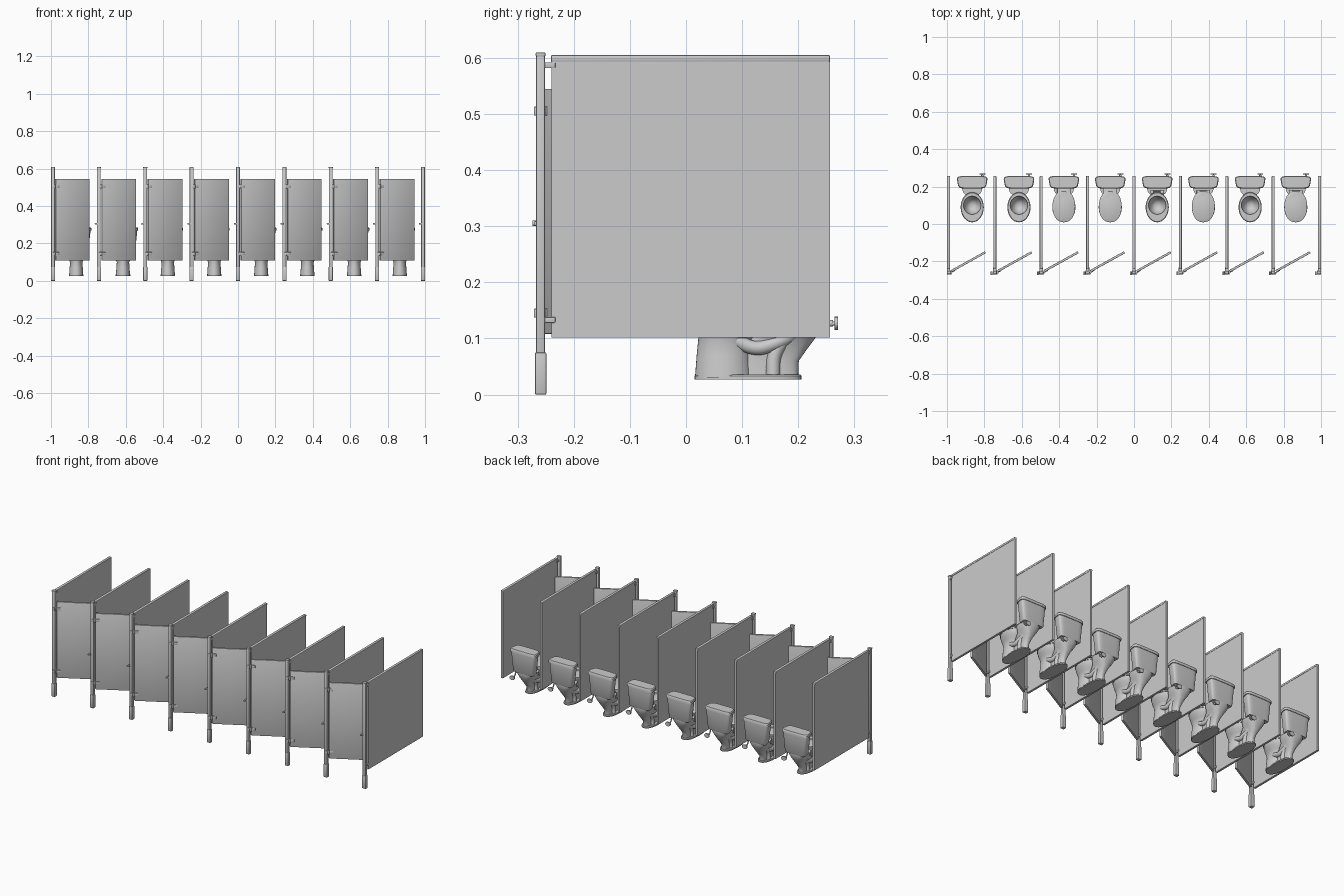
import bpy, bmesh, math
from mathutils import Matrix, Vector


def finish(bm, name, angle=35):
    bmesh.ops.recalc_face_normals(bm, faces=bm.faces)
    me = bpy.data.meshes.new(name)
    bm.to_mesh(me)
    bm.free()
    me.shade_smooth()
    me.set_sharp_from_angle(angle=math.radians(angle))
    ob = bpy.data.objects.new(name, me)
    bpy.context.collection.objects.link(ob)
    return ob


def box(name, x, y, z, bevel=0.0):
    """Box from (min, max) pairs, optionally with rounded edges."""
    bm = bmesh.new()
    bmesh.ops.create_cube(bm, size=1)
    for v in bm.verts:
        v.co = [(a + b) / 2 + c * (b - a) for (a, b), c in zip((x, y, z), v.co)]
    if bevel:
        bmesh.ops.bevel(bm, geom=bm.edges[:], offset=bevel, segments=2,
                        profile=0.5, affect='EDGES')
    return finish(bm, name)


def rod(name, a, b, r, n=12):
    """Cylinder between two points."""
    a, b = Vector(a), Vector(b)
    d = b - a
    bm = bmesh.new()
    m = Matrix.Translation((a + b) / 2) @ d.to_track_quat('Z', 'Y').to_matrix().to_4x4()
    bmesh.ops.create_cone(bm, cap_ends=True, segments=n, radius1=r, radius2=r,
                          depth=d.length, matrix=m)
    return finish(bm, name)


def spow(v, p):
    return math.copysign(abs(v) ** p, v)


def loft(name, cx, rings, p=1.0, taper=0.0, n=36, closed=False, angle=35):
    """Skin oval rings given as (z, y_front, y_back, half_width)."""
    bm = bmesh.new()
    loops = []
    for z, y0, y1, hw in rings:
        loop = []
        for i in range(n):
            t = 2 * math.pi * i / n
            c, s = spow(math.cos(t), p), spow(math.sin(t), p)
            loop.append(bm.verts.new((cx + hw * s * (1 + taper * (c - 1) / 2),
                                      (y0 + y1) / 2 + (y1 - y0) / 2 * c, z)))
        loops.append(loop)
    pairs = list(zip(loops, loops[1:]))
    if closed:
        pairs.append((loops[-1], loops[0]))
    else:
        bm.faces.new(loops[0])
        bm.faces.new(loops[-1])
    for a, b in pairs:
        for i in range(n):
            j = (i + 1) % n
            bm.faces.new((a[i], a[j], b[j], b[i]))
    return finish(bm, name, angle)


def tube(name, pts, r):
    """Smooth round tube through points."""
    cu = bpy.data.curves.new(name, 'CURVE')
    cu.dimensions = '3D'
    cu.bevel_depth = r
    cu.bevel_resolution = 3
    cu.resolution_u = 6
    cu.use_fill_caps = True
    sp = cu.splines.new('BEZIER')
    sp.bezier_points.add(len(pts) - 1)
    for bp, co in zip(sp.bezier_points, pts):
        bp.co = co
        bp.handle_left_type = bp.handle_right_type = 'AUTO'
    ob = bpy.data.objects.new(name, cu)
    bpy.context.collection.objects.link(ob)


def partition(i):
    x = 0.248 * (i - 4)
    px = max(-0.989, min(0.989, x))
    # divider panel with a cap strip
    box("divider_panel", (x - 0.006, x + 0.006), (-0.24, 0.257), (0.102, 0.597))
    box("divider_cap", (x - 0.008, x + 0.008), (-0.241, 0.257), (0.593, 0.605), 0.003)
    # front post with shoe and top cap
    box("front_post", (px - 0.010, px + 0.010), (-0.267, -0.251), (0.0, 0.607), 0.003)
    box("post_shoe", (px - 0.011, px + 0.011), (-0.269, -0.249), (0.0, 0.075), 0.002)
    box("post_cap", (px - 0.011, px + 0.011), (-0.268, -0.25), (0.602, 0.61), 0.003)
    # brackets joining post and panel
    for z in (0.133, 0.587):
        box("panel_bracket", (x - 0.009, x + 0.009), (-0.252, -0.233), (z - 0.005, z + 0.005), 0.001)
    # door stop on the latch side
    if i > 0:
        box("door_stop", (px - 0.021, px - 0.006), (-0.27, -0.266), (0.301, 0.309), 0.001)
        rod("stop_knob", (px - 0.017, -0.274, 0.305), (px - 0.017, -0.254, 0.305), 0.005)


def door(i):
    x, y = 0.248 * (i - 4) + 0.015, -0.252
    ob = box("door", (0, 0.208), (-0.006, 0.006), (0.108, 0.545), 0.002)
    ob.location = (x, y, 0)
    ob.rotation_euler.z = math.radians(29)
    # hinges
    for z in (0.145, 0.505):
        rod("hinge_pin", (x, y - 0.008, z - 0.011), (x, y - 0.008, z + 0.011), 0.005)
        box("hinge_post_plate", (x - 0.014, x), (-0.271, -0.265), (z - 0.008, z + 0.008), 0.001)
        leaf = box("hinge_door_plate", (0, 0.02), (-0.009, -0.005), (z - 0.008, z + 0.008), 0.001)
        leaf.location = (x, y, 0)
        leaf.rotation_euler.z = math.radians(29)


def toilet(cx, lid, hinges):
    # foot, and pedestal flaring into a hollow bowl
    loft("toilet_foot", cx, [(0.027, 0.015, 0.206, 0.039), (0.033, 0.015, 0.206, 0.039),
                             (0.036, 0.018, 0.203, 0.036)], p=0.85)
    loft("toilet_bowl", cx, [
        (0.03, 0.016, 0.118, 0.038), (0.07, 0.019, 0.116, 0.035), (0.10, 0.022, 0.125, 0.033),
        (0.118, 0.02, 0.145, 0.042), (0.135, 0.015, 0.16, 0.053), (0.15, 0.012, 0.168, 0.059),
        (0.158, 0.012, 0.169, 0.060), (0.16, 0.05, 0.15, 0.047), (0.14, 0.058, 0.142, 0.040),
        (0.12, 0.068, 0.13, 0.029), (0.107, 0.085, 0.115, 0.014)], angle=50)
    # rear body carrying the tank
    loft("toilet_rear", cx, [
        (0.03, 0.09, 0.200, 0.020), (0.06, 0.09, 0.201, 0.019), (0.08, 0.10, 0.215, 0.021),
        (0.10, 0.11, 0.230, 0.028), (0.125, 0.148, 0.242, 0.042), (0.145, 0.152, 0.25, 0.052),
        (0.157, 0.152, 0.25, 0.054)], p=0.7)
    # trapway bulges on both sides
    for s in (-1, 1):
        tube("trapway", [(cx + s * a, b, c) for a, b, c in (
            (0.02, 0.09, 0.095), (0.021, 0.125, 0.083), (0.02, 0.15, 0.088),
            (0.019, 0.19, 0.108), (0.022, 0.215, 0.13))], 0.013)
        tube("trapway_drop", [(cx + s * 0.016, 0.175, 0.10), (cx + s * 0.016, 0.158, 0.07),
                              (cx + s * 0.018, 0.155, 0.033)], 0.013)
    # seat ring, optional closed lid, hinge blocks
    loft("seat", cx, [(0.159, 0.009, 0.170, 0.062), (0.166, 0.009, 0.170, 0.062),
                      (0.169, 0.013, 0.166, 0.058), (0.169, 0.051, 0.149, 0.047),
                      (0.166, 0.054, 0.147, 0.045), (0.159, 0.054, 0.147, 0.045)], closed=True)
    if lid:
        loft("seat_lid", cx, [(0.169, 0.009, 0.178, 0.061), (0.175, 0.009, 0.178, 0.061),
                              (0.178, 0.014, 0.174, 0.056)], p=0.92)
    if hinges:
        for s in (-1, 1):
            box("seat_hinge", (cx + s * 0.027 - 0.009, cx + s * 0.027 + 0.009),
                (0.162, 0.182), (0.155, 0.178), 0.003)
        rod("hinge_bar", (cx - 0.035, 0.175, 0.172), (cx + 0.035, 0.175, 0.172), 0.004)
    elif lid:
        box("lid_back", (cx - 0.036, cx + 0.036), (0.155, 0.19), (0.157, 0.175), 0.003)
    # tank and tank lid
    loft("tank", cx, [(0.155, 0.202, 0.249, 0.064), (0.16, 0.198, 0.252, 0.068),
                      (0.27, 0.193, 0.254, 0.080)], p=0.4, taper=0.14)
    loft("tank_lid", cx, [(0.268, 0.189, 0.257, 0.085), (0.281, 0.189, 0.257, 0.085),
                          (0.286, 0.193, 0.254, 0.081)], p=0.4, taper=0.14)
    # water supply valve
    vx = cx + 0.054
    tube("supply_pipe", [(vx, 0.235, 0.16), (vx, 0.238, 0.14), (vx, 0.25, 0.127),
                         (vx, 0.268, 0.127)], 0.0035)
    rod("valve_body", (vx, 0.25, 0.127), (vx, 0.262, 0.127), 0.006)
    knob = loft("valve_handle", 0, [(-0.003, -0.012, 0.012, 0.016), (0.003, -0.012, 0.012, 0.016)], n=16)
    knob.location = (vx, 0.268, 0.127)
    knob.rotation_euler.x = math.radians(90)


for i in range(9):
    partition(i)
centres = [-0.865, -0.615, -0.375, -0.127, 0.124, 0.371, 0.621, 0.865]
for i, cx in enumerate(centres):
    door(i)
    toilet(cx, lid=i in (2, 3, 5, 7), hinges=i in (4, 5, 7))
